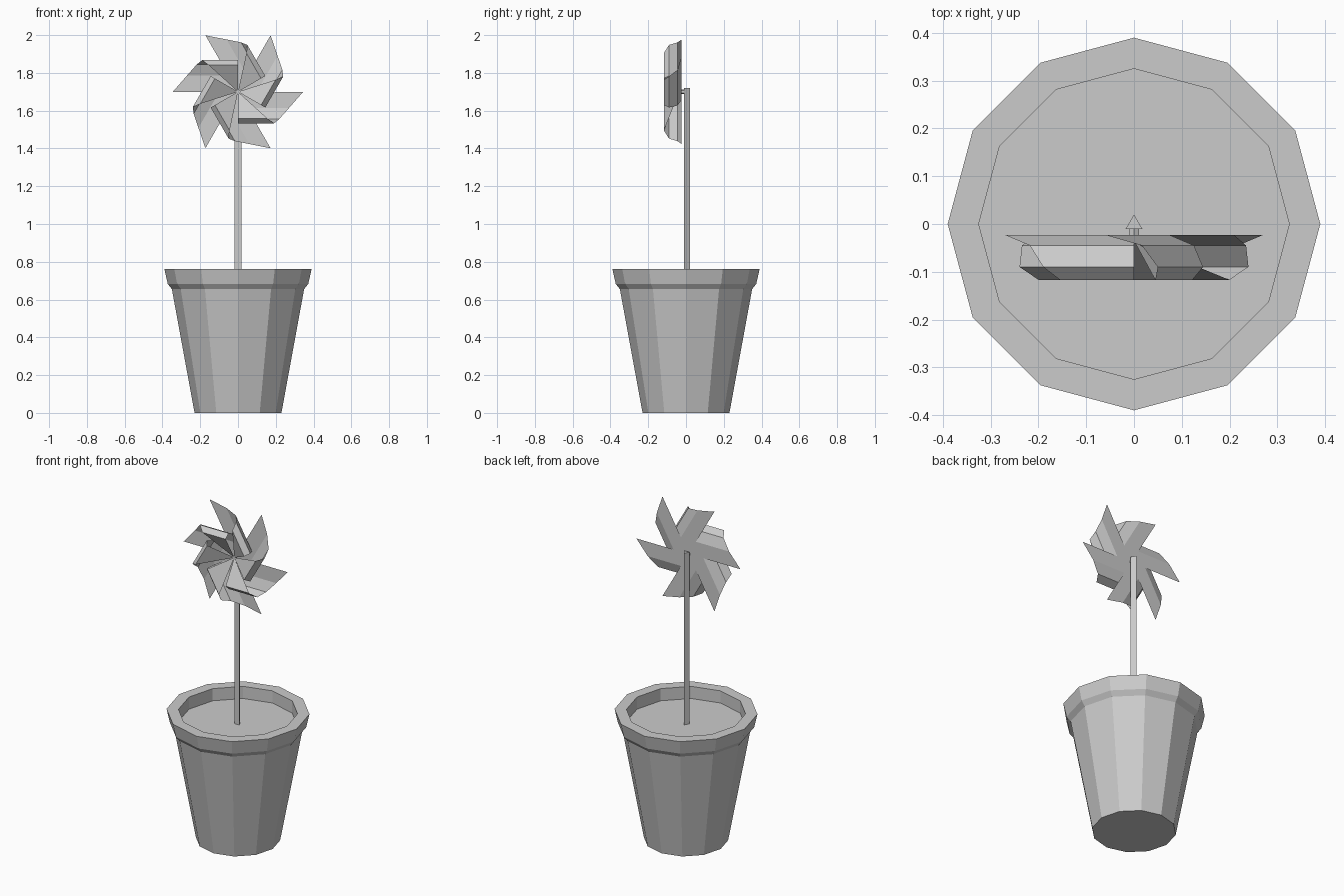
import bpy
import bmesh
from math import sin, cos, pi
from mathutils import Matrix, Vector

cube = bpy.data.objects.get("Cube")
if cube:
    bpy.data.objects.remove(cube)

grey = bpy.data.materials.new("plain grey")
grey.use_nodes = True
grey.diffuse_color = (0.6, 0.6, 0.6, 1)
grey.node_tree.nodes["Principled BSDF"].inputs["Base Color"].default_value = (0.6, 0.6, 0.6, 1)


def finish(name, bm):
    """Turn a bmesh into a flat-shaded grey object."""
    mesh = bpy.data.meshes.new(name)
    bm.to_mesh(mesh)
    bm.free()
    mesh.materials.append(grey)
    obj = bpy.data.objects.new(name, mesh)
    bpy.context.collection.objects.link(obj)
    return obj


def lathe(name, profile, sides):
    """Stack rings of (radius, height), closing the first and last."""
    bm = bmesh.new()
    rings = [[bm.verts.new((r * sin(2 * pi * i / sides), r * cos(2 * pi * i / sides), z))
              for i in range(sides)] for r, z in profile]
    for low, high in zip(rings, rings[1:]):
        for i in range(sides):
            j = (i + 1) % sides
            bm.faces.new((low[i], low[j], high[j], high[i]))
    bm.faces.new(rings[0])
    bm.faces.new(rings[-1])
    bmesh.ops.recalc_face_normals(bm, faces=bm.faces)
    return finish(name, bm)


# Pot with stepped rim and a recessed soil surface
SOIL = 0.69
lathe("pot", [(0.23, 0), (0.35, 0.655), (0.372, 0.683), (0.39, 0.763),
              (0.325, 0.763), (0.325, SOIL)], 12)

# Three-sided stick
lathe("stick", [(0.02, SOIL - 0.03), (0.02, 1.72)], 3)

# Pin joining the wheel to the stick
HUB = Vector((0, 0, 1.70))
bm = bmesh.new()
bmesh.ops.create_cone(bm, cap_ends=True, segments=6, radius1=0.012, radius2=0.012, depth=0.035,
                      matrix=Matrix.Translation(HUB - Vector((0, 0.022, 0))) @ Matrix.Rotation(pi / 2, 4, 'X'))
finish("pin", bm)

# Sheet blades: each curls forward and tapers back to the hub
# Rows give (length along the blade, sideways offset, depth)
CURL = [(0.345, 0, -0.023), (0.27, 0.086, -0.023), (0.218, 0.145, -0.045),
        (0.19, 0.167, -0.09), (0.155, 0.141, -0.117)]
for n in range(6):
    bm = bmesh.new()
    rows = [(bm.verts.new((0, y, -v)), bm.verts.new((u, y, -v))) for u, v, y in CURL]
    for (a, b), (c, d) in zip(rows, rows[1:]):
        bm.faces.new((a, c, d, b))
    tip = bm.verts.new((0, -0.035, 0))
    bm.faces.new((rows[-1][0], tip, rows[-1][1]))
    bm.transform(Matrix.Translation(HUB) @ Matrix.Rotation(n * pi / 3, 4, 'Y'))
    finish("blade_%d" % (n + 1), bm)
